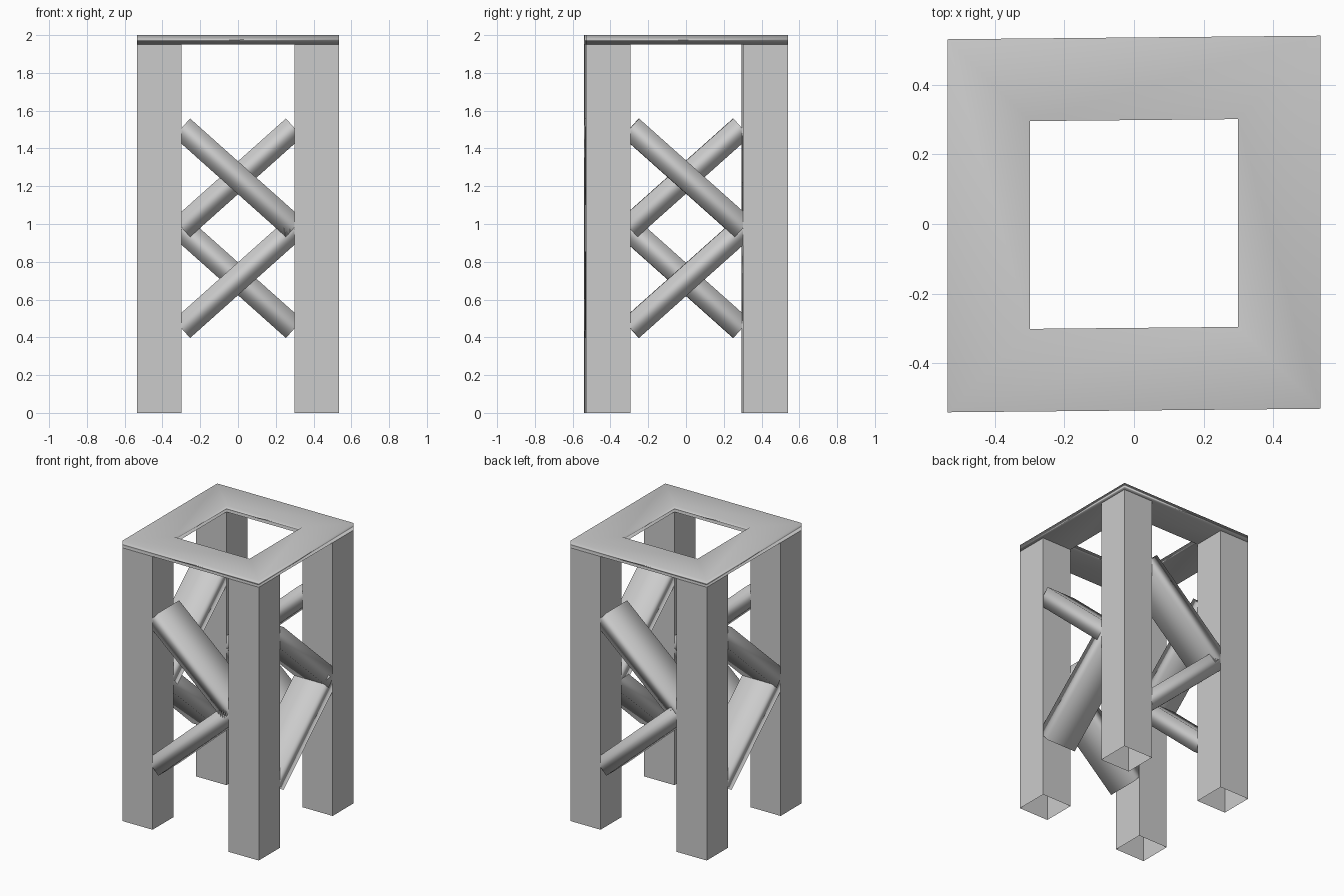
import bpy, bmesh, math
from mathutils import Matrix, Vector

if "Cube" in bpy.data.objects:
    bpy.data.objects.remove(bpy.data.objects["Cube"])

OUT, INN, TOP, UNDER = 0.535, 0.298, 2.0, 1.95
MID, WIDTH = (OUT + INN) / 2, OUT - INN
SHEAR = Matrix(((1, 0, 0, 0), (0.0095, 1, 0, 0), (0, 0, 1, 0), (0, 0, 0, 1)))  # stand is slightly skewed


def make_object(name, bm, smooth=False):
    bm.transform(SHEAR)
    bmesh.ops.recalc_face_normals(bm, faces=bm.faces)
    for f in bm.faces:
        f.smooth = smooth
    mesh = bpy.data.meshes.new(name)
    bm.to_mesh(mesh)
    bm.free()
    ob = bpy.data.objects.new(name, mesh)
    bpy.context.collection.objects.link(ob)
    if smooth:
        ob.modifiers.new("soft shading", 'WEIGHTED_NORMAL')
    return ob


# Hollow legs, open at both ends
for name, sx, sy in (("front_left_leg", -1, -1), ("front_right_leg", 1, -1),
                     ("back_left_leg", -1, 1), ("back_right_leg", 1, 1)):
    bm = bmesh.new()
    m = Matrix.Translation((sx * MID, sy * MID, UNDER / 2)) @ Matrix.Diagonal((WIDTH, WIDTH, UNDER, 1))
    bmesh.ops.create_cube(bm, size=1, matrix=m)
    bm.normal_update()
    ends = [f for f in bm.faces if abs(f.normal.z) > 0.9]
    bmesh.ops.delete(bm, geom=ends, context='FACES_ONLY')
    make_object(name, bm)

# Square top frame with a central opening
bm = bmesh.new()
corners = ((-1, -1), (1, -1), (1, 1), (-1, 1))
rings = [[bm.verts.new((x * r, y * r, z)) for x, y in corners]
         for r, z in ((OUT, UNDER), (OUT, TOP), (INN, TOP), (INN, UNDER))]
for a in range(4):
    for i in range(4):
        p, q, j = rings[a], rings[(a + 1) % 4], (i + 1) % 4
        bm.faces.new((p[i], p[j], q[j], q[i]))
make_object("top_frame", bm, True)


# Diagonal braces: one upper and one lower on each side, turned about z
def brace(name, z_left, z_right, turn):
    a, b = Vector((-0.297, 0, z_left)), Vector((0.297, 0, z_right))
    d = b - a
    tilt = math.atan2(-d.z, d.x)
    m = (Matrix.Rotation(turn, 4, 'Z')
         @ Matrix.Translation((0, -MID, (z_left + z_right) / 2))
         @ Matrix.Rotation(tilt, 4, 'Y')
         @ Matrix.Diagonal((d.length, WIDTH - 0.002, 0.13, 1)))
    bm = bmesh.new()
    bmesh.ops.create_cube(bm, size=1, matrix=m)
    make_object(name, bm, True)


for k, side in enumerate(("front", "right", "back", "left")):
    brace(side + "_upper_brace", 1.51, 0.98, k * math.pi / 2)
    brace(side + "_lower_brace", 0.445, 0.975, k * math.pi / 2)
